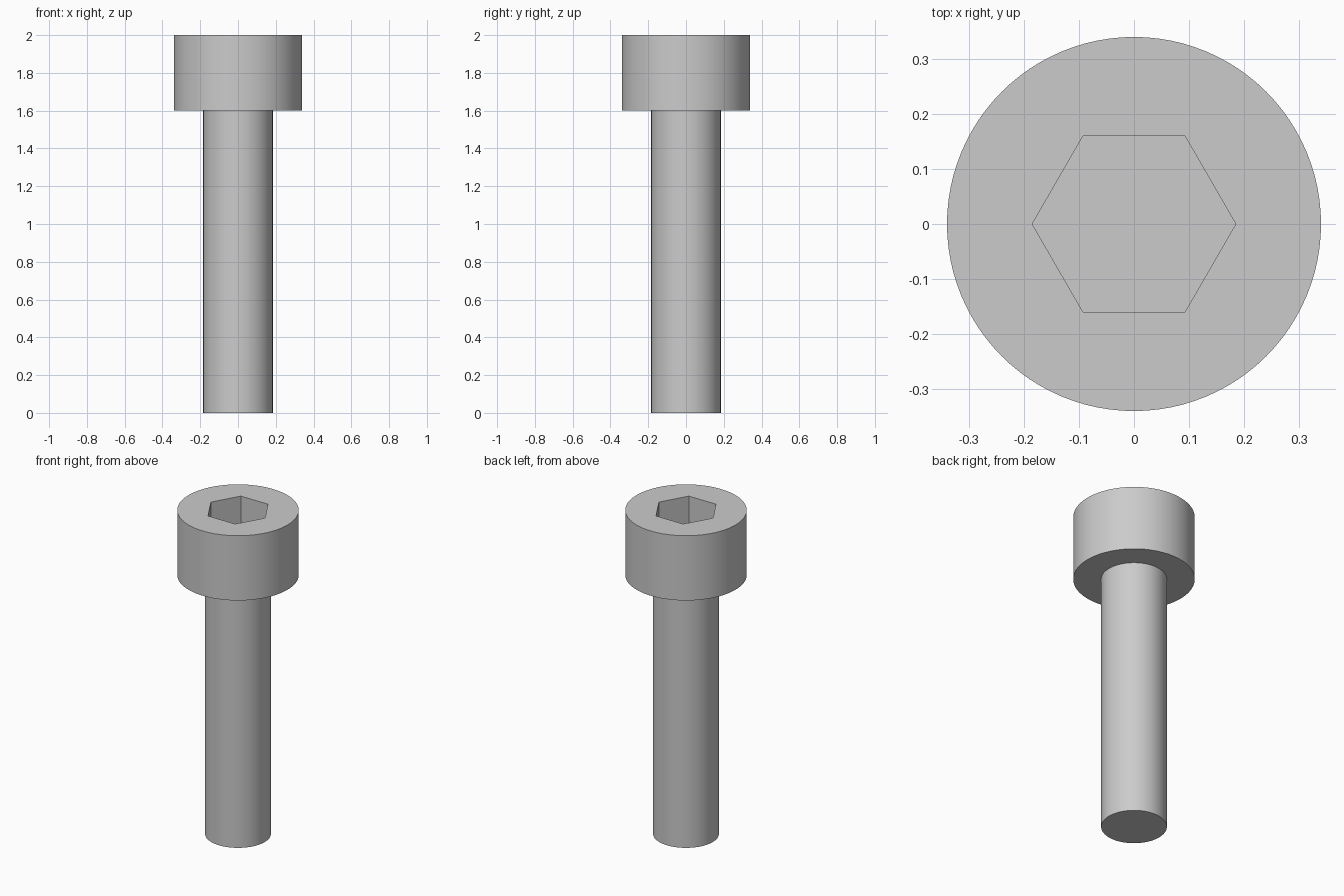
import bpy, bmesh
from math import cos, sin, tau, radians

cube = bpy.data.objects.get("Cube")
if cube:
    bpy.data.objects.remove(cube, do_unlink=True)

SIDES = 96
HEAD_R, SHANK_R, SOCKET_R = 0.34, 0.184, 0.185
TOP, SEAT, SOCKET_FLOOR = 2.0, 1.6, 1.8

steel = bpy.data.materials.new("grey_steel")
steel.use_nodes = True
steel.diffuse_color = (0.6, 0.6, 0.6, 1)
steel.node_tree.nodes["Principled BSDF"].inputs["Base Color"].default_value = (0.6, 0.6, 0.6, 1)

bm = bmesh.new()


def ring(radius, z, n=SIDES):
    return [bm.verts.new((radius * cos(tau * i / n), radius * sin(tau * i / n), z))
            for i in range(n)]


def skin(lower, upper):
    n = len(lower)
    for i in range(n):
        j = (i + 1) % n
        bm.faces.new((lower[i], lower[j], upper[j], upper[i]))


def loop_edges(loop):
    return [bm.edges.get((v, loop[i - 1])) for i, v in enumerate(loop)]


# Shank, underside of the head, and head wall
outline = [ring(SHANK_R, 0), ring(SHANK_R, SEAT), ring(HEAD_R, SEAT), ring(HEAD_R, TOP)]
for lower, upper in zip(outline, outline[1:]):
    skin(lower, upper)
bm.faces.new(outline[0][::-1])

# Hexagonal socket
rim = ring(SOCKET_R, TOP, 6)
floor = ring(SOCKET_R, SOCKET_FLOOR, 6)
skin(rim, floor)
bm.faces.new(floor)

# Flat top between the socket and the head wall
bmesh.ops.triangle_fill(bm, use_beauty=True, normal=(0, 0, 1),
                        edges=loop_edges(outline[-1]) + loop_edges(rim))
bmesh.ops.recalc_face_normals(bm, faces=bm.faces[:])

mesh = bpy.data.meshes.new("socket_head_bolt")
bm.to_mesh(mesh)
bm.free()
mesh.materials.append(steel)
bolt = bpy.data.objects.new("socket_head_bolt", mesh)
bpy.context.collection.objects.link(bolt)

# Smooth round walls with crisp edges
bpy.ops.object.select_all(action='DESELECT')
bolt.select_set(True)
bpy.context.view_layer.objects.active = bolt
bpy.ops.object.shade_smooth_by_angle(angle=radians(30))
